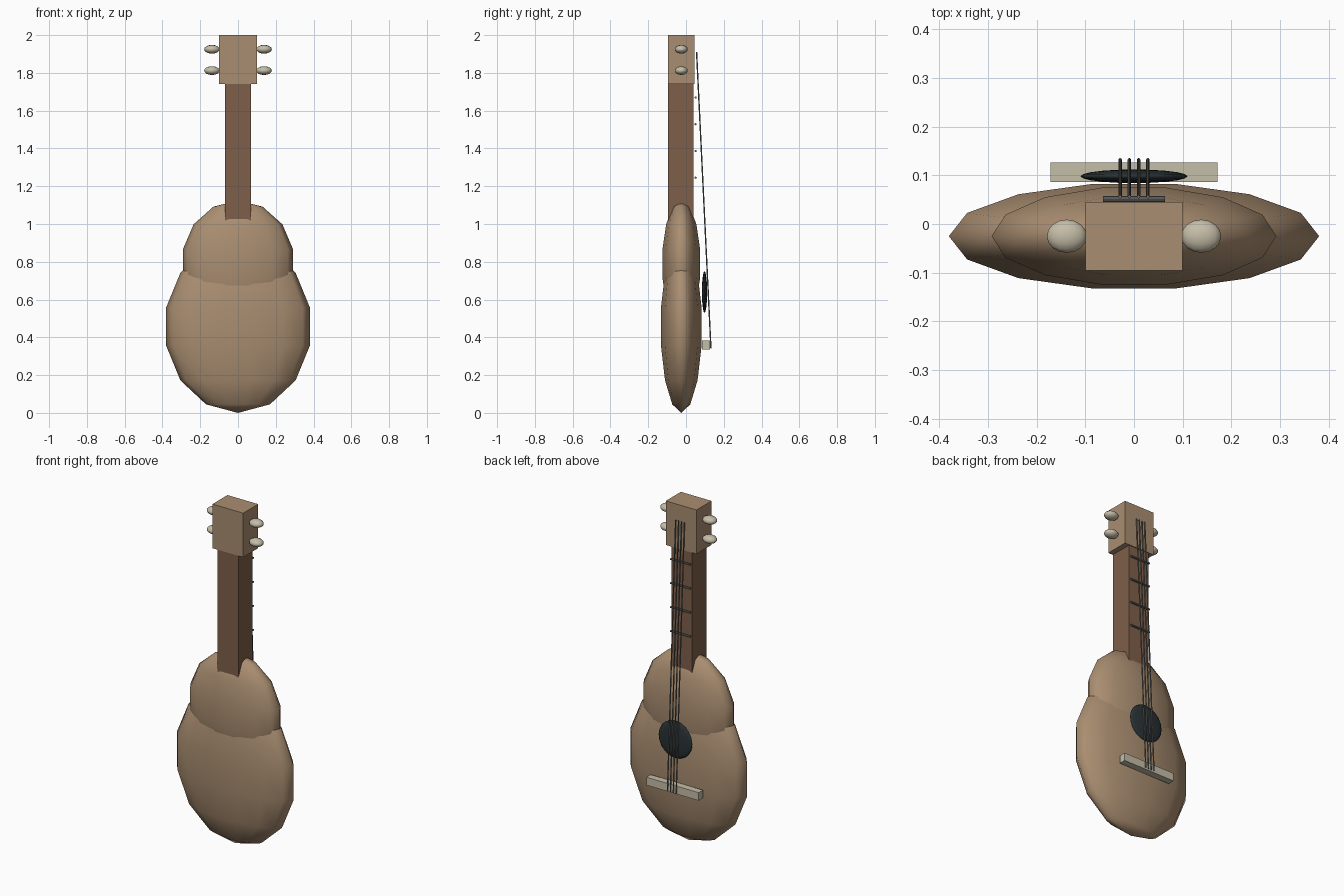
import bpy, bmesh
from math import sin, cos, pi
from mathutils import Vector, Matrix

cube = bpy.data.objects.get("Cube")
if cube:
    bpy.data.objects.remove(cube, do_unlink=True)


def material(name, rgb):
    m = bpy.data.materials.new(name)
    m.use_nodes = True
    col = (*rgb, 1)
    m.diffuse_color = col
    m.node_tree.nodes["Principled BSDF"].inputs["Base Color"].default_value = col
    return m


TAN = material("tan wood", (0.40, 0.27, 0.165))
BROWN = material("brown wood", (0.21, 0.115, 0.068))
CREAM = material("cream", (0.56, 0.51, 0.39))
DARK = material("dark hole", (0.022, 0.032, 0.036))
STEEL = material("steel grey", (0.16, 0.16, 0.15))


def finish(name, bm, mat, smooth=False):
    bmesh.ops.recalc_face_normals(bm, faces=bm.faces)
    mesh = bpy.data.meshes.new(name)
    bm.to_mesh(mesh)
    bm.free()
    mesh.materials.append(mat)
    for p in mesh.polygons:
        p.use_smooth = smooth
    obj = bpy.data.objects.new(name, mesh)
    bpy.context.collection.objects.link(obj)
    return obj


def ellipsoid(name, centre, radii, segs, rings, mat, axis="Z"):
    """Faceted ball with its poles along the given axis, first vertex on +x."""
    bm = bmesh.new()
    loops = []
    for k in range(1, rings):
        t = pi * k / rings
        loops.append([bm.verts.new((sin(t) * cos(2 * pi * i / segs),
                                    sin(t) * sin(2 * pi * i / segs), cos(t)))
                      for i in range(segs)])
    top, bottom = bm.verts.new((0, 0, 1)), bm.verts.new((0, 0, -1))
    for i in range(segs):
        j = (i + 1) % segs
        bm.faces.new((top, loops[0][i], loops[0][j]))
        bm.faces.new((bottom, loops[-1][j], loops[-1][i]))
        for a, b in zip(loops, loops[1:]):
            bm.faces.new((a[i], b[i], b[j], a[j]))
    turn = {"X": Matrix.Rotation(pi / 2, 4, "Y"),
            "Y": Matrix.Rotation(pi / 2, 4, "X"),
            "Z": Matrix.Identity(4)}[axis]
    bm.transform(Matrix.Translation(centre) @ Matrix.Diagonal((*radii, 1)) @ turn)
    return finish(name, bm, mat, True)


def box(name, low, high, mat):
    low, high = Vector(low), Vector(high)
    bm = bmesh.new()
    bmesh.ops.create_cube(bm, size=1)
    bm.transform(Matrix.Translation((low + high) / 2)
                 @ Matrix.Diagonal((*(high - low), 1)))
    return finish(name, bm, mat)


def rod(name, start, end, radius, mat, segs=8):
    start, end = Vector(start), Vector(end)
    d = end - start
    bm = bmesh.new()
    bmesh.ops.create_cone(bm, cap_ends=True, segments=segs, radius1=radius,
                          radius2=radius, depth=d.length)
    bm.transform(Matrix.Translation((start + end) / 2)
                 @ d.to_track_quat("Z", "Y").to_matrix().to_4x4())
    return finish(name, bm, mat)


# Body: two overlapping flattened bouts
ellipsoid("lower_body", (0, -0.025, 0.457), (0.39, 0.113, 0.457), 14, 7, TAN)
ellipsoid("upper_body", (0, -0.025, 0.79), (0.30, 0.105, 0.335), 14, 7, TAN)

# Neck and head
box("neck", (-0.068, -0.094, 0.95), (0.068, 0.04, 1.745), BROWN)
box("head", (-0.1, -0.095, 1.74), (0.1, 0.045, 2), TAN)

# Tuning pegs on both sides of the head
for side, x in (("left", 0.138), ("right", -0.138)):
    for level, z in (("upper", 1.925), ("lower", 1.812)):
        ellipsoid(f"{level}_{side}_peg", (x, -0.025, z), (0.041, 0.035, 0.023),
                  14, 8, CREAM, "X")

# Sound hole lens and bridge
ellipsoid("sound_hole", (0, 0.098, 0.64), (0.11, 0.014, 0.11), 20, 10, DARK, "Y")
box("bridge", (-0.171, 0.086, 0.335), (0.171, 0.126, 0.382), CREAM)

# Frets across the neck
for n in range(4):
    z = 1.245 + n * 0.1417
    rod(f"fret_{n + 1}", (-0.064, 0.051, z), (0.064, 0.051, z), 0.006, STEEL)

# Strings from the head down to the bridge
for n in range(4):
    x = -0.0285 + n * 0.019
    rod(f"string_{n + 1}", (x, 0.056, 1.91), (x, 0.132, 0.342), 0.0035, STEEL)
